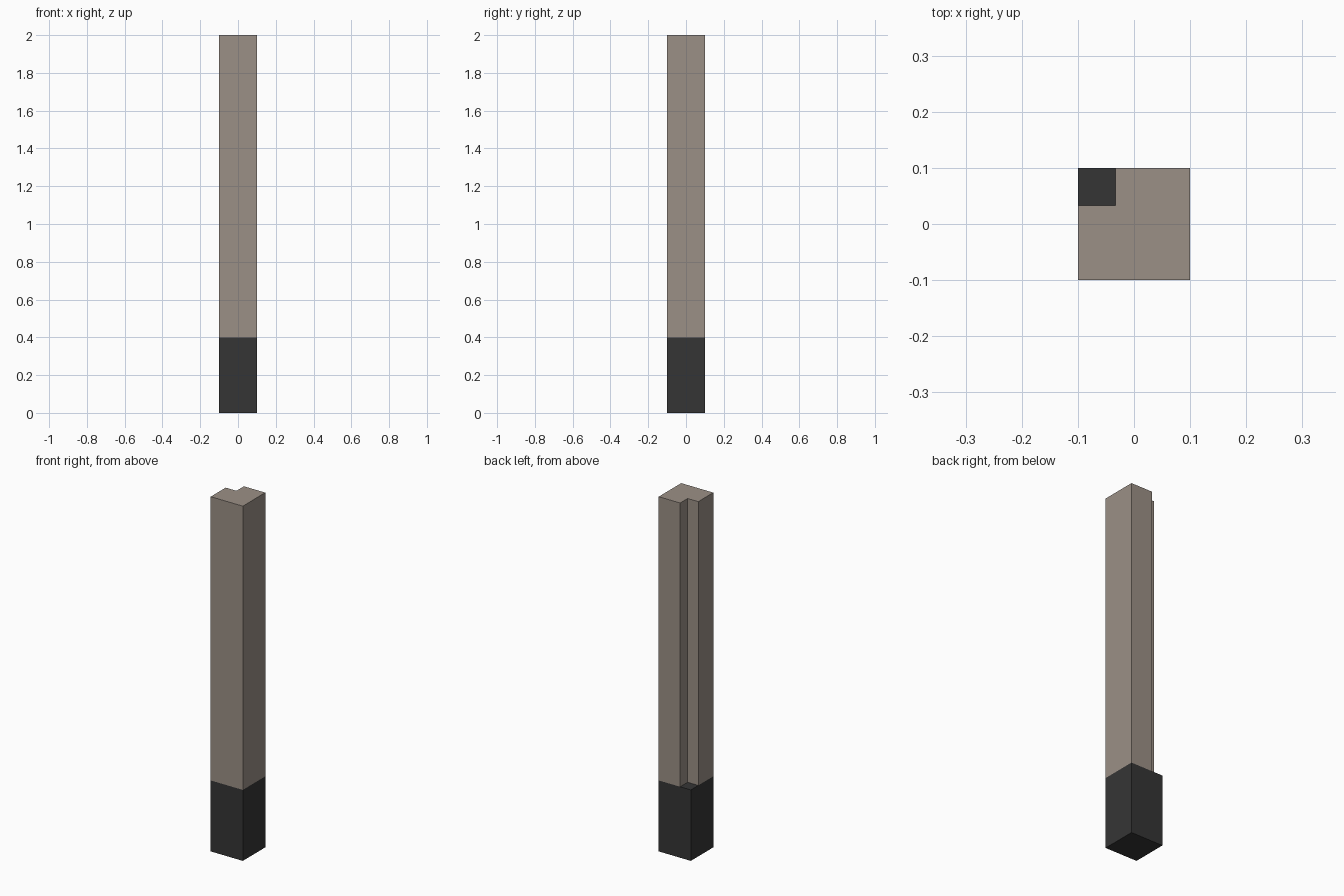
import bpy, bmesh

if "Cube" in bpy.data.objects:
    bpy.data.objects.remove(bpy.data.objects["Cube"])


def material(name, rgb):
    m = bpy.data.materials.new(name)
    m.diffuse_color = (*rgb, 1.0)
    m.use_nodes = True
    m.node_tree.nodes["Principled BSDF"].inputs["Base Color"].default_value = m.diffuse_color
    return m


def prism(name, outline, z0, z1, mat):
    """Extrude a plan outline from z0 up to z1 as a closed solid."""
    bm = bmesh.new()
    face = bm.faces.new([bm.verts.new((x, y, z0)) for x, y in outline])
    top = bmesh.ops.extrude_face_region(bm, geom=[face], use_keep_orig=True)["geom"]
    verts = [g for g in top if isinstance(g, bmesh.types.BMVert)]
    bmesh.ops.translate(bm, verts=verts, vec=(0, 0, z1 - z0))
    bmesh.ops.recalc_face_normals(bm, faces=bm.faces)
    mesh = bpy.data.meshes.new(name)
    bm.to_mesh(mesh)
    bm.free()
    mesh.materials.append(mat)
    ob = bpy.data.objects.new(name, mesh)
    bpy.context.collection.objects.link(ob)
    return ob


H = 0.1          # half width
N = H / 3        # notch takes a third of the width

# Square dark foot
prism("post_foot", [(-H, -H), (H, -H), (H, H), (-H, H)], 0, 0.4,
      material("dark_foot", (0.036, 0.036, 0.036)))

# Tall shaft with the back-left corner rebated
prism("post_shaft", [(-H, -H), (H, -H), (H, H), (-N, H), (-N, N), (-H, N)], 0.4, 2.0,
      material("weathered_wood", (0.33, 0.28, 0.24)))
